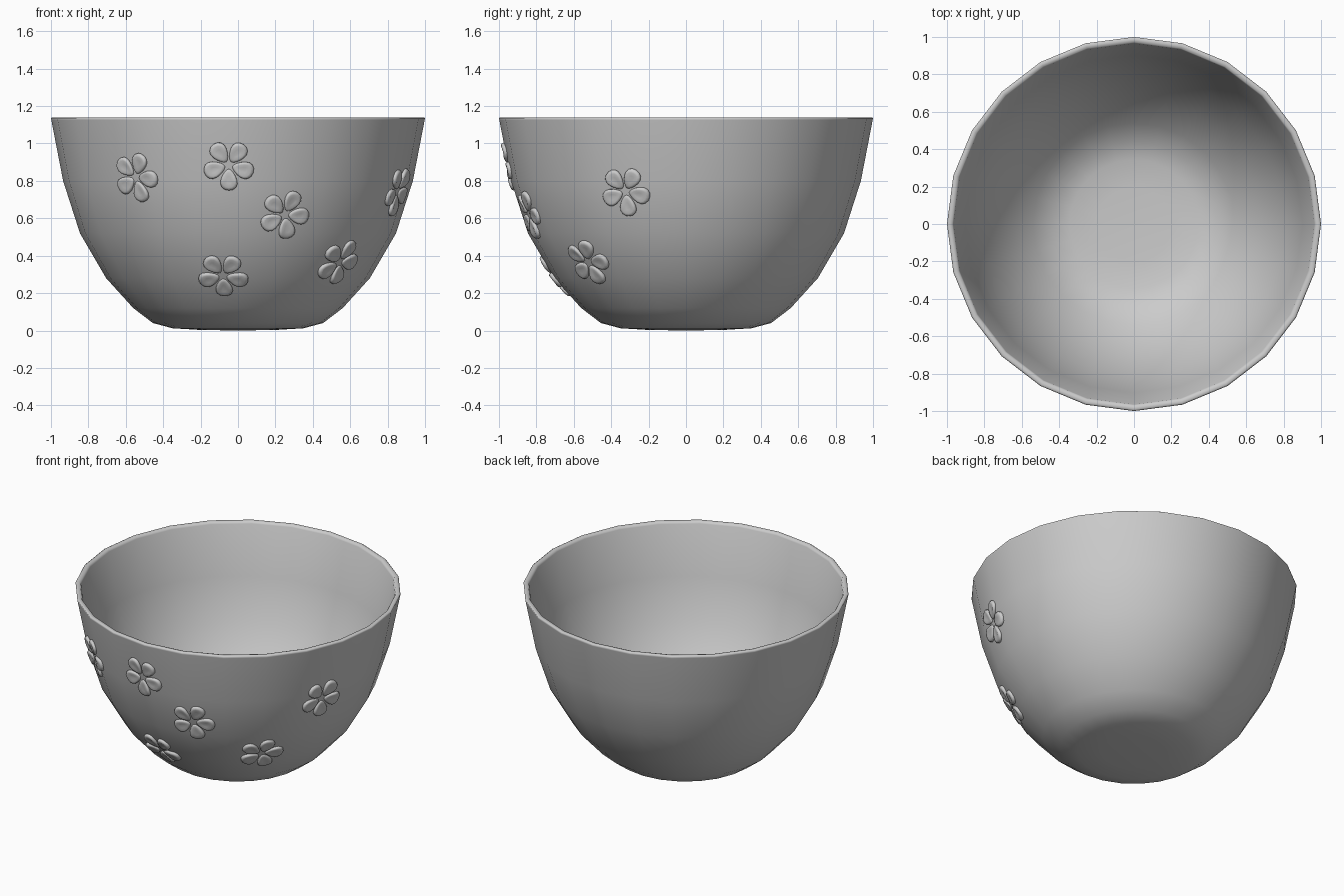
import bpy, bmesh, math
from mathutils import Vector
from mathutils.bvhtree import BVHTree

if "Cube" in bpy.data.objects:
    bpy.data.objects.remove(bpy.data.objects["Cube"])

SIDES = 24


def finish(bm, name):
    bmesh.ops.recalc_face_normals(bm, faces=bm.faces)
    for f in bm.faces:
        f.smooth = True
    me = bpy.data.meshes.new(name)
    bm.to_mesh(me)
    ob = bpy.data.objects.new(name, me)
    bpy.context.collection.objects.link(ob)
    return ob


def lathe(profile):
    """Revolve (radius, z) points; zero radius makes a pole."""
    bm = bmesh.new()
    rings = []
    for r, z in profile:
        if r == 0:
            rings.append([bm.verts.new((0, 0, z))] * SIDES)
        else:
            rings.append([bm.verts.new((r * math.cos(2 * math.pi * i / SIDES),
                                        r * math.sin(2 * math.pi * i / SIDES), z))
                          for i in range(SIDES)])
    for a, b in zip(rings, rings[1:]):
        for i in range(SIDES):
            j = (i + 1) % SIDES
            bm.faces.new(list(dict.fromkeys((a[i], a[j], b[j], b[i]))))
    return bm


# Bowl: outer wall, rim, inner wall
outer = [(0, 0), (0.2, 0.003), (0.35, 0.012), (0.455, 0.04), (0.56, 0.12),
         (0.705, 0.28), (0.845, 0.52), (0.935, 0.80), (0.998, 1.125)]
rim = [(1.0, 1.135), (0.992, 1.14), (0.972, 1.138), (0.965, 1.125)]
inner = [(0.902, 0.80), (0.813, 0.53), (0.68, 0.30), (0.54, 0.145),
         (0.44, 0.073), (0.345, 0.045), (0.2, 0.036), (0, 0.033)]
bowl_bm = lathe(outer + rim + inner)
finish(bowl_bm, "bowl")
tree = BVHTree.FromBMesh(bowl_bm)


def flower(name, azimuth, z, turn):
    """Five domed petals wrapped on the outer wall."""
    az = math.radians(azimuth)
    radial = Vector((math.cos(az), math.sin(az), 0))
    hit, n, _, _ = tree.ray_cast(radial * 3 + Vector((0, 0, z)), -radial)
    slope = next((b[0] - a[0]) / (b[1] - a[1])
                 for a, b in zip(outer, outer[1:]) if a[1] <= z <= b[1])
    n = (radial - Vector((0, 0, slope))).normalized()
    right = Vector((-math.sin(az), math.cos(az), 0))
    up = n.cross(right)
    bm = bmesh.new()

    def put(u, v, h):
        p = hit + right * u + up * v
        q = tree.ray_cast(p + n, -n)[0]
        return bm.verts.new(q + n * h)

    for k in range(5):
        c, s = math.cos(math.radians(turn + 72 * k)), math.sin(math.radians(turn + 72 * k))
        rings = []
        for t, h in ((1.0, -0.006), (1.0, 0.009), (0.92, 0.016), (0.7, 0.018), (0.35, 0.014)):
            ring = []
            for i in range(16):
                a = 2 * math.pi * i / 16
                x = 0.080 + t * 0.058 * math.cos(a)
                y = t * 0.051 * math.sin(a) * (0.85 + 0.3 * math.cos(a))
                fade = min(1, 0.25 + x / 0.11) if h > 0 else 1
                ring.append(put(x * c - y * s, x * s + y * c, h * fade))
            rings.append(ring)
        for a, b in zip(rings, rings[1:]):
            for i in range(16):
                j = (i + 1) % 16
                bm.faces.new((a[i], a[j], b[j], b[i]))
        bm.faces.new(rings[-1])
        bm.faces.new(rings[0][::-1])
    ob = finish(bm, name)
    bm.free()
    return ob


# Flowers: azimuth in degrees, height, rotation
for i, (azi, z, turn) in enumerate([
        (-125.8, 0.82, 66), (-93, 0.885, 54), (-73.4, 0.62, 66),
        (-96.5, 0.295, 54), (-44, 0.365, 72), (-20.8, 0.745, 58)]):
    flower(f"flower_{i + 1}", azi, z, turn)
bowl_bm.free()
